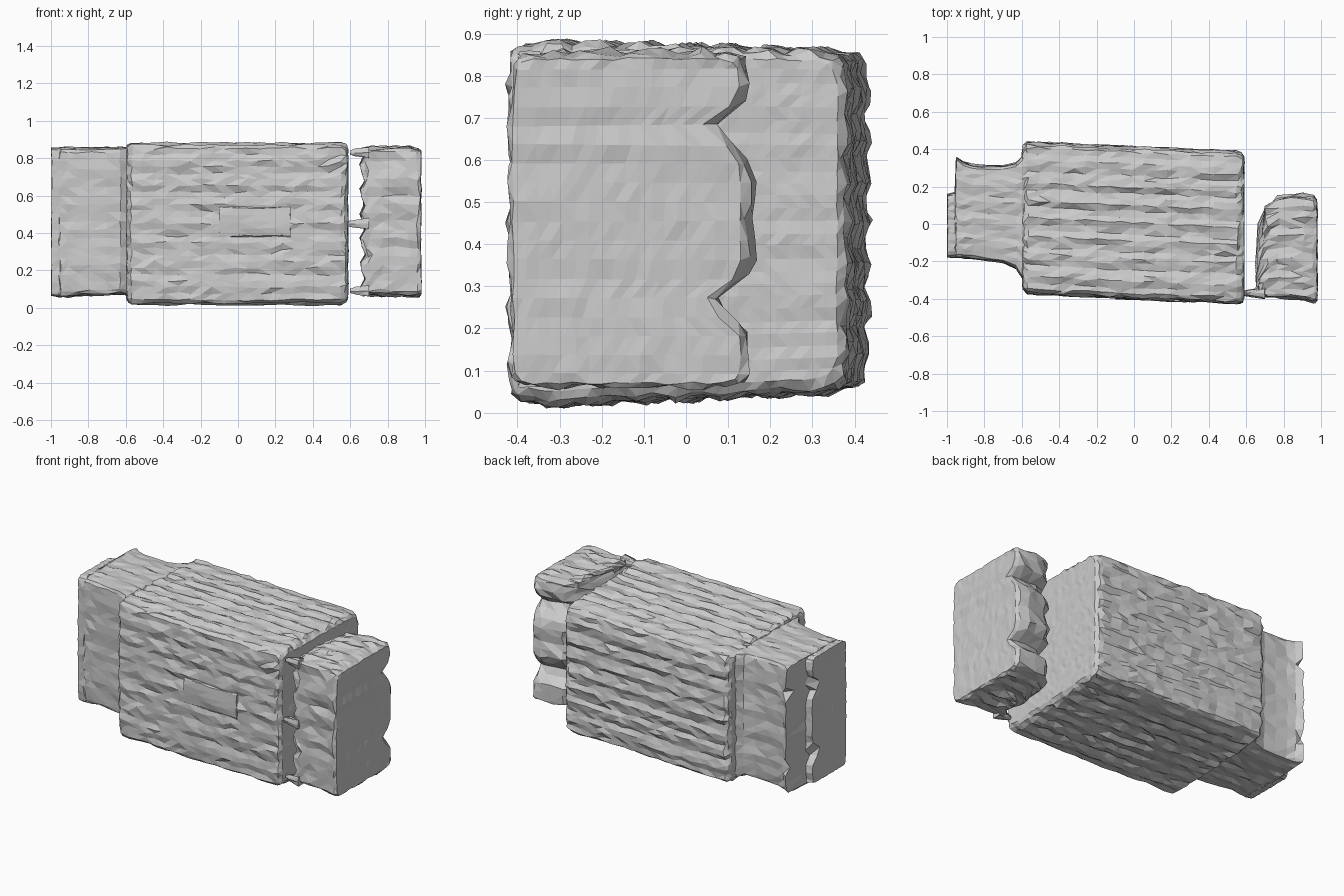
import bpy, bmesh, math, random

if "Cube" in bpy.data.objects:
    bpy.data.objects.remove(bpy.data.objects["Cube"])

random.seed(4)


def ring(x, y0, y1, z0, z1, n, ridge, waves):
    """Rectangular section across x, corners clipped, sides rippled."""
    pts = []
    for side in range(4):
        for i in range(n):
            u = 0.03 + 0.94 * i / (n - 1)
            o = ridge * math.cos(2 * math.pi * waves * u) if 0 < i < n - 1 else -0.008
            y, z = y0 + (y1 - y0) * u, z0 + (z1 - z0) * u
            if side == 0:
                p = (x, y, z0 - o)
            elif side == 1:
                p = (x, y1 + o, z)
            elif side == 2:
                p = (x, y0 + y1 - y, z1 + o)
            else:
                p = (x, y0 - o * 0.6, z0 + z1 - z)
            pts.append(p)
    return pts


def cap(bm, row, n, rough):
    """Close an end ring with a lightly uneven grid."""
    s = [row[k * n:(k + 1) * n] for k in range(4)]
    top, left = s[2][::-1], s[3][::-1]
    grid = {}
    for i in range(n):
        grid[i + 1, 0], grid[i + 1, n + 1] = s[0][i], top[i]
        grid[0, i + 1], grid[n + 1, i + 1] = left[i], s[1][i]
    for i in range(1, n + 1):
        for j in range(1, n + 1):
            p = left[j - 1].co.lerp(s[1][j - 1].co, i / (n + 1))
            p.x += random.uniform(-rough, rough)
            grid[i, j] = bm.verts.new(p)
    for i in range(n + 1):
        for j in range(n + 1):
            cell = [(i, j), (i + 1, j), (i + 1, j + 1), (i, j + 1)]
            bm.faces.new([grid[c] for c in cell if c in grid])


def loft(name, sections, n, waves, warp=None, jitter=0.008):
    """Sections are (x, y0, y1, z0, z1, ridge); both ends get a grid cap."""
    bm = bmesh.new()
    rings = []
    for k, s in enumerate(sections):
        j = jitter * (0.4 if k in (0, len(sections) - 1) else 1)
        row = []
        for p in ring(*s[:5], n, s[5], waves):
            x, y, z = (c + random.uniform(-j, j) for c in p)
            if warp:
                x, y, z = warp(x, y, z)
            row.append(bm.verts.new((min(1.0, max(-1.0, x)), y, max(z, 0.0))))
        rings.append(row)
    m = len(rings[0])
    for a, b in zip(rings, rings[1:]):
        for i in range(m):
            bm.faces.new((a[i], a[(i + 1) % m], b[(i + 1) % m], b[i]))
    cap(bm, rings[0], n, jitter * 0.3)
    cap(bm, rings[-1], n, jitter * 0.3)
    bmesh.ops.triangulate(bm, faces=bm.faces[:])
    bmesh.ops.recalc_face_normals(bm, faces=bm.faces[:])
    me = bpy.data.meshes.new(name)
    bm.to_mesh(me)
    bm.free()
    ob = bpy.data.objects.new(name, me)
    bpy.context.collection.objects.link(ob)
    return ob


def bite(y, z, depth):
    """Two notches in the back edge of an end block."""
    b = sum(math.exp(-((z - c) / 0.045) ** 2) for c in (0.68, 0.26))
    return y - depth * min(b, 1) * min(1, max(0, y) / 0.1)


# Ribbed main body, slightly yawed, underside tilted
def body_warp(x, y, z):
    t = max(0.0, (0.45 - z) / 0.45)
    u = max(0.0, (z - 0.45) / 0.45)
    return x, y - 0.045 * x, z + 0.05 * t * y - 0.03 * u * y


N = 19
body = [(-0.597, -0.345, 0.37, 0.065, 0.845, 0),
        (-0.59, -0.37, 0.39, 0.045, 0.86, 0.003)]
for i in range(N):
    body.append((-0.57 + 1.12 * i / (N - 1), -0.395, 0.407, 0.035, 0.868, 0.008))
body += [(0.575, -0.392, 0.402, 0.045, 0.86, 0.004),
         (0.588, -0.37, 0.385, 0.065, 0.845, 0)]
loft("ribbed_body", body, 25, 8, body_warp, 0.007)

# Left end block with flared neck and a stepped end face
left = [(-0.56, -0.35, 0.40, 0.06, 0.85, 0),
        (-0.595, -0.29, 0.36, 0.07, 0.855, 0),
        (-0.63, -0.235, 0.325, 0.075, 0.855, 0.003),
        (-0.70, -0.205, 0.31, 0.07, 0.855, 0.004),
        (-0.78, -0.195, 0.31, 0.07, 0.855, 0.004),
        (-0.86, -0.185, 0.315, 0.065, 0.855, 0.004),
        (-0.91, -0.18, 0.33, 0.06, 0.855, 0.004),
        (-0.95, -0.178, 0.355, 0.06, 0.855, 0),
        (-0.956, -0.178, 0.17, 0.06, 0.855, 0),
        (-0.997, -0.178, 0.16, 0.065, 0.855, 0)]
loft("left_end_block", left, 17, 5,
     lambda x, y, z: (x, bite(y, z, 0.08) if x < -0.953 else y, z), 0.005)


# Right end block: ragged inner side, notched back edge
def right_warp(x, y, z):
    if x < 0.76:
        x += 0.015 * math.sin(z * 47 + y * 31)
    return x, bite(y, z, 0.09), z


right = [(0.665, -0.385, -0.20, 0.09, 0.83, 0),
         (0.68, -0.385, 0.00, 0.07, 0.85, 0.004),
         (0.71, -0.385, 0.09, 0.07, 0.855, 0.006),
         (0.77, -0.39, 0.14, 0.07, 0.855, 0.007),
         (0.84, -0.395, 0.15, 0.07, 0.855, 0.007),
         (0.91, -0.40, 0.155, 0.065, 0.855, 0.006),
         (0.96, -0.415, 0.15, 0.06, 0.85, 0.004),
         (0.978, -0.41, 0.13, 0.07, 0.84, 0)]
loft("right_end_block", right, 17, 5, right_warp, 0.009)

# Small bridging tabs between body and right block
for k, z in enumerate((0.09, 0.45, 0.83)):
    tab = [(x, -0.37 - h, -0.37 + h, z - h, z + h, 0)
           for x, h in ((0.57 if k == 1 else 0.6, 0.012), (0.63, 0.02), (0.70, 0.03))]
    loft("bridge_tab_%d" % k, tab, 3, 1, None, 0.004)

# Shallow raised panel on the front
panel = [(x, -0.405 - 0.045 * x, -0.38, 0.38, 0.54, 0) for x in (-0.1, 0.0, 0.09, 0.19, 0.28)]
loft("front_panel", panel, 5, 1, None, 0.005)
